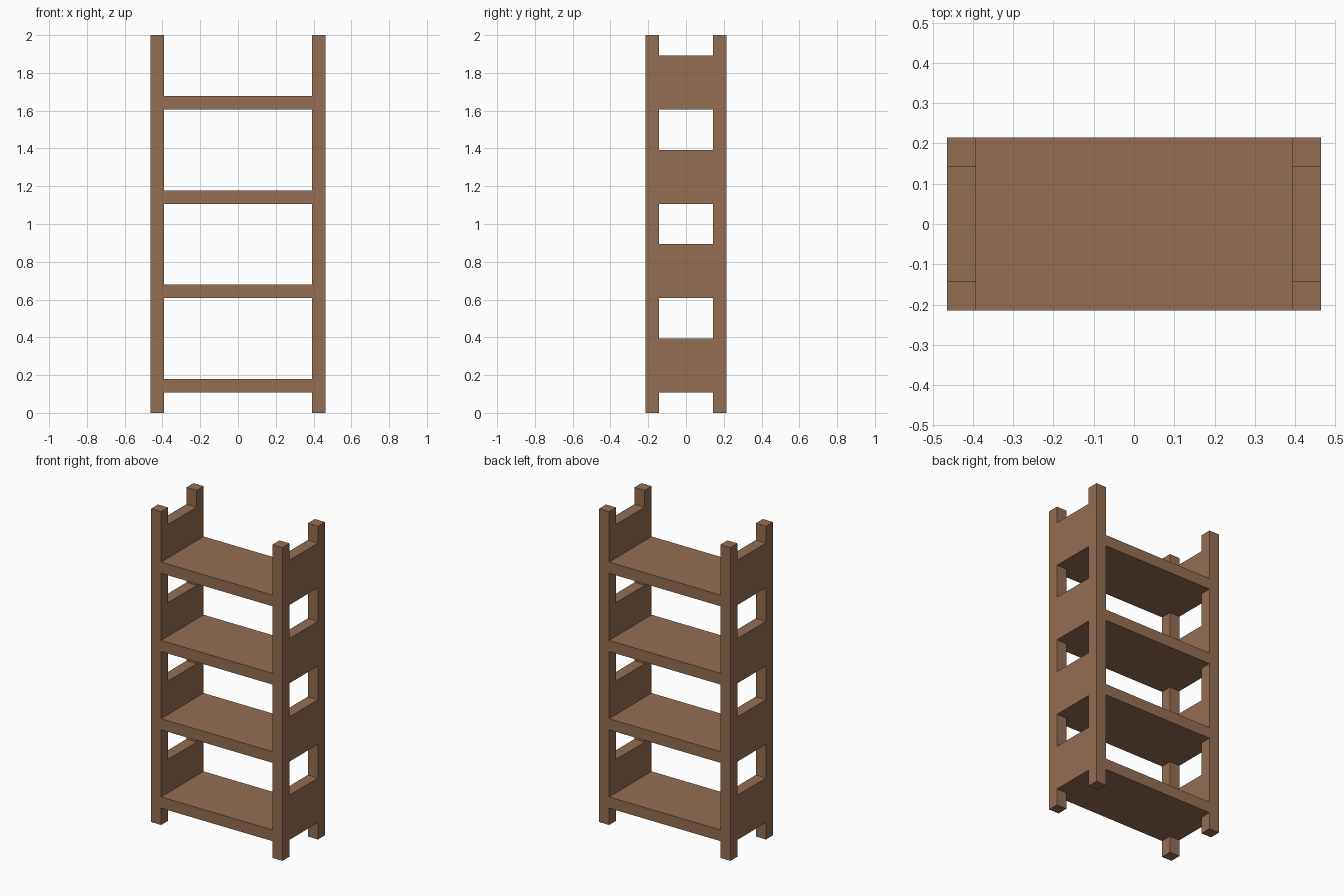
import bpy

if "Cube" in bpy.data.objects:
    bpy.data.objects.remove(bpy.data.objects["Cube"])

U = 1 / 14                      # timber thickness, the module of the whole shelf
HALF_X, HALF_Y, HEIGHT = 6.5 * U, 3 * U, 2.0
LEVELS = [1.5 * U + 0.5 * i for i in range(4)]   # underside of each shelf

wood = bpy.data.materials.new("brown wood")
wood.diffuse_color = (0.296, 0.156, 0.087, 1)
wood.use_nodes = True
wood.node_tree.nodes["Principled BSDF"].inputs["Base Color"].default_value = wood.diffuse_color


def box(name, x, y, z):
    """Box from (min, max) ranges on each axis."""
    bpy.ops.mesh.primitive_cube_add(size=1, location=[sum(r) / 2 for r in (x, y, z)])
    ob = bpy.context.object
    ob.name = name
    ob.scale = [r[1] - r[0] for r in (x, y, z)]
    bpy.ops.object.transform_apply(location=False, rotation=False, scale=True)
    ob.data.materials.append(wood)
    return ob


def span(side, outer):
    """Range one timber thick, ending at the outer face of the given side."""
    return tuple(sorted((side * outer, side * (outer - U))))


# Four corner posts
for sx, xname in ((-1, "left"), (1, "right")):
    for sy, yname in ((-1, "front"), (1, "back")):
        box(f"{yname}_{xname}_post", span(sx, HALF_X), span(sy, HALF_Y), (0, HEIGHT))

for i, z in enumerate(LEVELS, 1):
    # Shelf board between the posts, flush front and back
    box(f"shelf_{i}", (-HALF_X + U, HALF_X - U), (-HALF_Y, HALF_Y), (z, z + U))
    # End panels between front and back posts
    for sx, xname in ((-1, "left"), (1, "right")):
        box(f"{xname}_panel_{i}", span(sx, HALF_X), (-HALF_Y + U, HALF_Y - U), (z, z + 4 * U))
